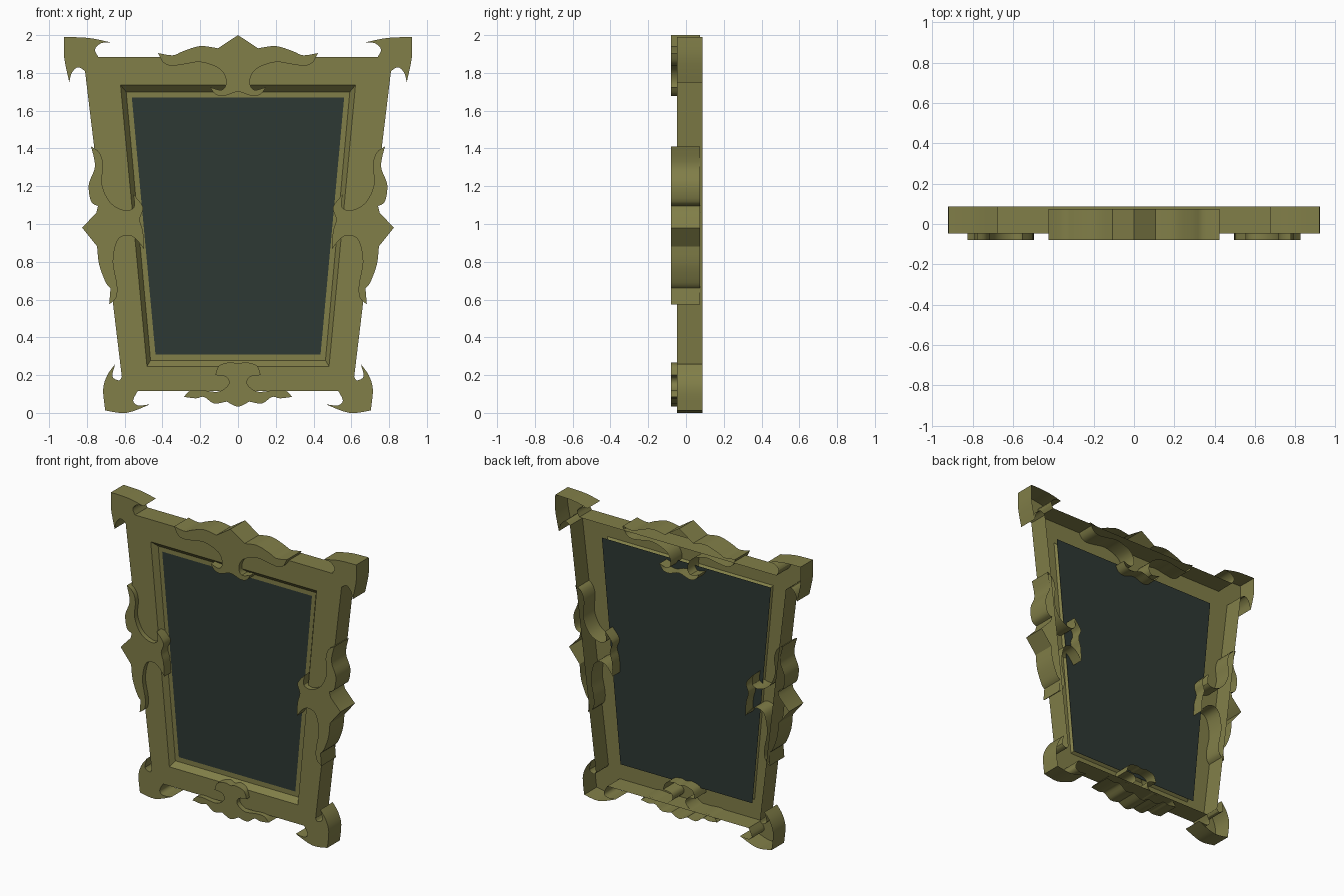
import bpy, bmesh, math
from mathutils import Vector
from mathutils.geometry import tessellate_polygon

if "Cube" in bpy.data.objects:
    bpy.data.objects.remove(bpy.data.objects["Cube"])

C = True  # marks a sharp corner in an outline; other points are smooth


def material(name, rgb):
    m = bpy.data.materials.new(name)
    m.diffuse_color = (*rgb, 1)
    m.use_nodes = True
    m.node_tree.nodes["Principled BSDF"].inputs["Base Color"].default_value = m.diffuse_color
    return m


BRASS = material("aged_brass", (0.22, 0.21, 0.065))
GLASS = material("dark_glass", (0.027, 0.04, 0.034))


def mirrored(half):
    """Close a right-hand half outline with its reflection across x = 0."""
    other = [(-p[0],) + tuple(p[1:]) for p in reversed(half) if p[0] > 1e-6]
    return half + other


def smooth(pts, steps=4):
    """Catmull-Rom through the outline, broken at corners."""
    out, n = [], len(pts)
    for i in range(n):
        a, b = pts[i], pts[(i + 1) % n]
        p1, p2 = Vector(a[:2]), Vector(b[:2])
        ca, cb = len(a) > 2, len(b) > 2
        p0 = p1 if ca else Vector(pts[i - 1][:2])
        p3 = p2 if cb else Vector(pts[(i + 2) % n][:2])
        k = 1 if ca and cb else steps
        for j in range(k):
            t = j / k
            out.append(0.5 * (2 * p1 + (p2 - p0) * t + (2 * p0 - 5 * p1 + 4 * p2 - p3) * t * t
                              + (3 * p1 - p0 - 3 * p2 + p3) * t ** 3))
    return out


def trapezoid(xt, zt, xb, zb):
    return [Vector(p) for p in ((-xt, zt), (xt, zt), (xb, zb), (-xb, zb))]


def strip(bm, a, b):
    n = len(a)
    for i in range(n):
        j = (i + 1) % n
        bm.faces.new((a[i], a[j], b[j], b[i]))


def ring(bm, pts, y):
    return [bm.verts.new((p.x, y, p.y)) for p in pts]


def shell(name, outline, front, back, inner=()):
    """Open-backed relief: front face, outer walls and optional stepped opening."""
    bm = bmesh.new()
    outer = ring(bm, outline, front)
    strip(bm, outer, ring(bm, outline, back))
    rings = [ring(bm, pts, y) for pts, y in inner]
    for a, b in zip(rings, rings[1:]):
        strip(bm, a, b)
    loops = [outer] + rings[:1]
    flat = [v for l in loops for v in l]
    for t in tessellate_polygon([[v.co for v in l] for l in loops]):
        if len(set(t)) == 3:
            bm.faces.new([flat[i] for i in t])
    bmesh.ops.recalc_face_normals(bm, faces=bm.faces)
    bm.normal_update()
    if sum(f.normal.y * f.calc_area() for f in bm.faces) > 0:
        bmesh.ops.reverse_faces(bm, faces=bm.faces)
    return finish(bm, name, BRASS)


def finish(bm, name, mat):
    me = bpy.data.meshes.new(name)
    bm.to_mesh(me)
    bm.free()
    ob = bpy.data.objects.new(name, me)
    bpy.context.collection.objects.link(ob)
    me.materials.append(mat)
    bpy.ops.object.select_all(action='DESELECT')
    ob.select_set(True)
    bpy.context.view_layer.objects.active = ob
    bpy.ops.object.shade_smooth_by_angle(angle=math.radians(30))
    return ob


# Tapered frame with hooked corners and stepped opening
frame = [
    (.74, 1.885, C), (.757, 1.925), (.725, 1.957), (.677, 1.962, C), (.79, 1.985),
    (.92, 1.99, C), (.92, 1.88), (.893, 1.75, C), (.88, 1.80), (.847, 1.83), (.81, 1.81, C),
    (.615, .19, C), (.63, .172), (.665, .193), (.65, .258, C), (.692, .2), (.714, .125),
    (.703, .013, C), (.59, .0), (.466, .045, C), (.53, .04), (.555, .066), (.53, .117, C)]
shell("frame", smooth(mirrored(frame)), -.047, .087, [
    (trapezoid(.622, 1.735, .482, .246), -.047),
    (trapezoid(.592, 1.70, .463, .278), -.01),
    (trapezoid(.562, 1.67, .437, .31), -.01)])

# Mirror glass
bm = bmesh.new()
bm.faces.new(ring(bm, trapezoid(.635, 1.74, .495, .24), -.005)[::-1])
bm.normal_update()
if bm.faces[:][0].normal.y > 0:
    bmesh.ops.reverse_faces(bm, faces=bm.faces)
finish(bm, "mirror_glass", GLASS)

# Crest ornament
top = [
    (0, 2.0, C), (.106, 1.93, C), (.2, 1.942), (.29, 1.915), (.345, 1.893), (.423, 1.905, C),
    (.397, 1.857), (.355, 1.838), (.285, 1.846), (.196, 1.857), (.095, 1.82), (.062, 1.755),
    (.085, 1.71), (.148, 1.725, C), (.12, 1.687), (.074, 1.678), (0, 1.70)]
shell("top_ornament", smooth(mirrored(top)), -.08, .075)

# Base ornament
bottom = [
    (0, .27 - .01), (.04, .268), (.1, .25), (.12, .2, C), (.062, .19), (.05, .15), (.106, .112),
    (.2, .122), (.254, .117), (.286, .085, C), (.222, .077), (.18, .085), (.127, .05),
    (.06, .06, C), (0, .033)]
shell("bottom_ornament", smooth(mirrored(bottom)), -.08, .075)

# Side ornaments
side = [
    (.778, 1.41, C), (.757, 1.305), (.79, 1.21), (.778, 1.12), (.741, 1.095, C), (.75, 1.06, C),
    (.825, .98, C), (.746, .882, C), (.735, .785), (.70, .69), (.675, .66, C), (.682, .575, C),
    (.645, .61), (.64, .68), (.661, .80), (.64, .91), (.593, .94), (.545, .925), (.497, .866, C),
    (.503, .96), (.52, 1.025), (.503, 1.09), (.555, 1.157, C), (.55, 1.09), (.603, 1.073),
    (.677, 1.115), (.72, 1.21), (.714, 1.315), (.735, 1.38)]
for label, s in (("right", 1), ("left", -1)):
    shell(label + "_side_ornament", [Vector((p.x * s, p.y)) for p in smooth(side)], -.08, .075)
